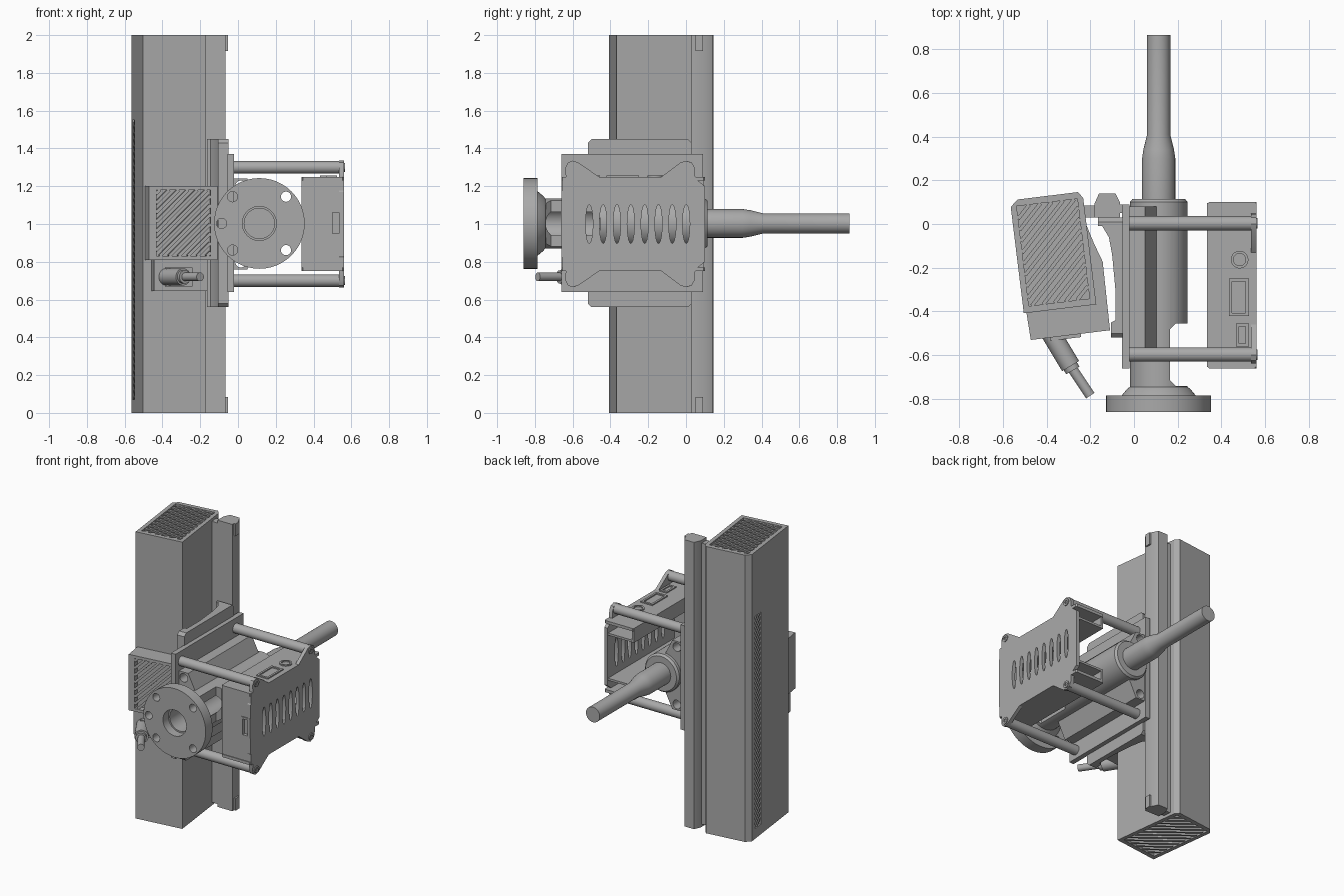
import bpy, bmesh, math
from mathutils import Matrix, Vector

cube = bpy.data.objects.get("Cube")
if cube:
    bpy.data.objects.remove(cube)

grey = bpy.data.materials.new("plain_grey")
grey.use_nodes = True
COLOR = (0.4, 0.4, 0.4, 1)
grey.diffuse_color = COLOR
grey.node_tree.nodes["Principled BSDF"].inputs["Base Color"].default_value = COLOR
parts = []


def finish(name, bm, matrix=None):
    bmesh.ops.recalc_face_normals(bm, faces=bm.faces)
    if matrix:
        bm.transform(matrix)
    me = bpy.data.meshes.new(name)
    bm.to_mesh(me)
    bm.free()
    me.materials.append(grey)
    ob = bpy.data.objects.new(name, me)
    bpy.context.collection.objects.link(ob)
    parts.append(ob)
    return ob


def prism(name, polys, axis, a, b, matrix=None):
    """Extrude outlines along an axis; z uses (x,y), y uses (x,z), x uses (y,z)."""
    place = {"z": lambda p, t: (p[0], p[1], t), "y": lambda p, t: (p[0], t, p[1]),
             "x": lambda p, t: (t, p[0], p[1])}[axis]
    bm = bmesh.new()
    for poly in polys:
        face = bm.faces.new([bm.verts.new(place(p, a)) for p in poly])
        top = bmesh.ops.extrude_face_region(bm, geom=[face])["geom"]
        step = Vector(place((0, 0), b - a))
        bmesh.ops.translate(bm, vec=step, verts=[v for v in top if isinstance(v, bmesh.types.BMVert)])
    return finish(name, bm, matrix)


def rect(x0, x1, y0, y1, c=0.0):
    if not c:
        return [(x0, y0), (x1, y0), (x1, y1), (x0, y1)]
    return [(x0 + c, y0), (x1 - c, y0), (x1, y0 + c), (x1, y1 - c),
            (x1 - c, y1), (x0 + c, y1), (x0, y1 - c), (x0, y0 + c)]


def oval(cx, cy, rx, ry, n=24):
    return [(cx + rx * math.cos(i * math.tau / n), cy + ry * math.sin(i * math.tau / n)) for i in range(n)]


def box(name, x, y, z, matrix=None):
    return prism(name, [rect(*x, *y)], "z", *z, matrix)


def lathe(name, profile, matrix, closed=False):
    """Spin (radius, height) points around z."""
    bm = bmesh.new()
    vs = [bm.verts.new((r, 0, h)) for r, h in profile]
    pairs = list(zip(vs, vs[1:])) + ([(vs[-1], vs[0])] if closed else [])
    edges = [bm.edges.new(p) for p in pairs]
    bmesh.ops.spin(bm, geom=vs + edges, cent=(0, 0, 0), axis=(0, 0, 1), angle=math.tau, steps=48)
    bmesh.ops.remove_doubles(bm, verts=bm.verts, dist=0.0001)
    return finish(name, bm, matrix)


def rod(name, start, end, r0, r1=None):
    start, end = Vector(start), Vector(end)
    d = end - start
    m = Matrix.Translation(start) @ d.to_track_quat("Z", "Y").to_matrix().to_4x4()
    return lathe(name, [(0, 0), (r0, 0), (r1 or r0, d.length), (0, d.length)], m)


def cut(ob, *cutters):
    for c in cutters:
        mod = ob.modifiers.new("cut", "BOOLEAN")
        mod.operation, mod.solver, mod.object = "DIFFERENCE", "EXACT", c
    me = bpy.data.meshes.new_from_object(ob.evaluated_get(bpy.context.evaluated_depsgraph_get()))
    ob.modifiers.clear()
    ob.data = me
    for c in cutters:
        parts.remove(c)
        bpy.data.objects.remove(c)


def grille(name, w, h, pitch, width, depth, matrix):
    """Diagonal bars clipped to a w by h opening."""
    bm = bmesh.new()
    n = int((w + h) / 2 / pitch)
    for i in range(-n, n + 1):
        c = i * pitch
        u0, u1 = max(-w / 2, -h / 2 - c), min(w / 2, h / 2 - c)
        if u1 - u0 > 0.01:
            mid = (u0 + u1) / 2
            m = (Matrix.Translation((mid, mid + c, -depth / 2 - 0.004)) @ Matrix.Rotation(math.pi / 4, 4, "Z")
                 @ Matrix.Diagonal(((u1 - u0) * math.sqrt(2), width, depth, 1)))
            bmesh.ops.create_cube(bm, size=1, matrix=m)
    return finish(name, bm, matrix)


# Tall column, turned slightly, with grilles at both ends and along one side
TURN = Matrix.Translation((-0.37, -0.13, 0)) @ Matrix.Rotation(math.radians(7), 4, "Z")
W, D = 0.167, 0.26
outline = [(-W, -D), (W, -D), (W, D - 0.03), (W - 0.02, D), (-W + 0.035, D), (-W, D - 0.03)]
column = prism("column", [outline], "z", 0, 2, TURN)
cut(column, *[box("cutter", (-0.14, 0.14), (-0.23, 0.23), z, TURN) for z in ((-0.1, 0.04), (1.96, 2.1))],
    box("cutter", (-0.2, -W + 0.015), (0.11, 0.19), (0.07, 1.55), TURN))
grille("top_grille", 0.28, 0.46, 0.052, 0.017, 0.036, TURN @ Matrix.Translation((0, 0, 2)))
grille("bottom_grille", 0.28, 0.46, 0.052, 0.017, 0.036, TURN @ Matrix.Rotation(math.pi, 4, "X"))
SIDE = Matrix.Rotation(-math.pi / 2, 4, "Z") @ Matrix.Rotation(math.pi / 2, 4, "X")
grille("side_grille", 0.08, 1.48, 0.035, 0.013, 0.011, TURN @ Matrix.Translation((-W, 0.15, 0.81)) @ SIDE)

# Front housing on the column, with its own grille
housing = prism("front_housing", [[(-0.155, -0.25), (-0.15, -0.385), (0.215, -0.385), (0.22, -0.07),
                                   (0.19, 0.02), (0.16, 0.13), (0.1, -0.25)]], "z", 0.81, 1.2, TURN)
cut(housing, box("cutter", (-0.11, 0.18), (-0.5, -0.345), (0.83, 1.18), TURN))
grille("front_grille", 0.29, 0.35, 0.05, 0.017, 0.036,
       TURN @ Matrix.Translation((0.035, -0.385, 1.005)) @ Matrix.Rotation(math.pi / 2, 4, "X"))
box("lower_housing", (-0.12, 0.165), (-0.375, -0.25), (0.645, 0.81), TURN)

# Cable plug under the front grille
box("plug_base", (-0.06, 0.08), (-0.4, -0.37), (0.67, 0.77), TURN)
rod("plug_body", (-0.38, -0.5, 0.72), (-0.29, -0.65, 0.72), 0.045)
rod("plug_collar", (-0.3, -0.635, 0.72), (-0.28, -0.67, 0.72), 0.035)
rod("cable_end", (-0.29, -0.65, 0.72), (-0.2, -0.785, 0.72), 0.023)

# Vertical rail with end caps, and its link to the column
prism("rail", [[(-0.18, 0.03), (-0.065, 0.03), (-0.065, 0.1), (-0.085, 0.14), (-0.16, 0.14), (-0.18, 0.095)]], "z", 0, 2)
box("rail_link", (-0.24, -0.17), (0.03, 0.085), (0.02, 1.98))
for z in ((0, 0.085), (1.915, 2)):
    box("rail_cap", (-0.066, -0.053), (0.05, 0.09), z)

# Sliding carriage and mounting plate
carriage = prism("carriage", [rect(-0.52, 0.03, 0.56, 1.45, 0.02)], "x", -0.165, -0.05)
cut(carriage, prism("cutter", [[(-0.3, 0), (-0.145, -0.01), (-0.115, -0.06), (-0.1, -0.14), (-0.085, -0.3),
                                (-0.085, -0.44), (-0.105, -0.45), (-0.105, -0.6), (-0.3, -0.6)]], "z", 0.4, 1.6))
prism("mounting_plate", [rect(-0.66, 0.09, 0.64, 1.37)], "x", -0.055, -0.02)

# Saddle holding the tube, with two through holes
saddle = prism("saddle", [[(-0.03, 0.76), (0.05, 0.76), (0.11, 0.88), (0.11, 1.12), (0.05, 1.24), (-0.03, 1.24)]],
               "y", -0.62, 0.08)
cut(saddle, prism("cutter", [oval(0.11, 1, 0.125, 0.125, 48)], "y", -0.8, 0.2),
    prism("cutter", [oval(0.015, z, 0.03, 0.03) for z in (0.8, 1.2)], "y", -0.8, 0.2))

# Flanged tube with a side opening, lying along y
AXIS = Matrix.Translation((0.113, 0, 1.003)) @ Matrix.Rotation(-math.pi / 2, 4, "X")
tube = lathe("flanged_tube", [(0, 0.115), (0.12, 0.115), (0.132, 0.1), (0.132, -0.745), (0.145, -0.755),
                              (0.17, -0.785), (0.24, -0.785), (0.24, -0.86), (0.09, -0.86), (0.09, -0.8),
                              (0.08, -0.8), (0.08, 0.05), (0, 0.05)], AXIS)
bolts = [(0.113 + 0.2 * math.cos(math.radians(a)), 1.003 + 0.2 * math.sin(math.radians(a)))
         for a in (45, 135, 180, 225, 315)]
cut(tube, prism("cutter", [rect(0.165, 0.4, -0.74, -0.455, 0.025)], "z", 0.8, 1.2),
    prism("cutter", [oval(x, z, 0.027, 0.027) for x, z in bolts], "y", -0.9, -0.77))
lathe("probe", [(0, 0.1), (0.076, 0.1), (0.076, 0.3), (0.07, 0.34), (0.053, 0.41), (0.053, 0.865), (0, 0.865)], AXIS)

# Four spacer rods with screw heads
for y in (-0.597, 0.003):
    for z in (0.7, 1.3):
        rod("spacer_rod", (-0.03, y, z), (0.55, y, z), 0.033)
        head = rod("screw_head", (0.55, y, z), (0.566, y, z), 0.024)
        cut(head, prism("cutter", [oval(y, z, 0.012, 0.012, 6)], "x", 0.558, 0.6))

# Slotted cover plate with ears at the rods
half = [(-0.66, 1.17), (-0.635, 1.21), (-0.638, 1.3), (-0.625, 1.325), (-0.6, 1.335), (-0.57, 1.325), (-0.46, 1.25),
        (-0.13, 1.25), (-0.03, 1.325), (0, 1.335), (0.03, 1.325), (0.045, 1.3), (0.05, 1.24), (0.1, 1.2)]
cover = prism("cover_plate", [half + [(y, 2 - z) for y, z in reversed(half)]], "x", 0.535, 0.56)
cut(cover, prism("cutter", [oval(-0.512 + i * 0.0733, 1, 0.019, 0.103, 20) for i in range(8)], "x", 0.5, 0.6))

# Cover walls: top and bottom channels, and a front wall with a port
for s in (1, -1):
    lo, hi = sorted((1 + s * 0.23, 1 + s * 0.25))
    prism("cover_wall", [rect(-0.66, 0.1, 0.335, 0.56, 0.008)], "z", lo, hi,
          Matrix(((0, 1, 0, 0), (1, 0, 0, 0), (0, 0, 1, 0), (0, 0, 0, 1))))
    lo, hi = sorted((1 + s * 0.16, 1 + s * 0.25))
    box("cover_lip", (0.335, 0.35), (-0.655, 0.095), (lo, hi))
    lo, hi = sorted((1 + s * 0.15, 1 + s * 0.165))
    box("cover_shelf", (0.335, 0.54), (-0.655, 0.095), (lo, hi))
front = box("cover_front", (0.335, 0.56), (-0.655, -0.635), (0.75, 1.25))
cut(front, box("cutter", (0.5, 0.545), (-0.7, -0.64), (0.95, 1.06)))
port = box("port_frame", (0.488, 0.557), (-0.662, -0.65), (0.937, 1.073))
cut(port, box("cutter", (0.5, 0.545), (-0.7, -0.6), (0.95, 1.06)))

# Button and switches on top of the cover
for x0, x1, y0, y1 in ((0.435, 0.525, -0.42, -0.25), (0.467, 0.525, -0.56, -0.455)):
    frame = box("switch_frame", (x0, x1), (y0, y1), (1.248, 1.258))
    cut(frame, box("cutter", (x0 + 0.014, x1 - 0.014), (y0 + 0.014, y1 - 0.014), (1.2, 1.3)))
ring = rod("button_ring", (0.483, -0.163, 1.248), (0.483, -0.163, 1.258), 0.04)
cut(ring, prism("cutter", [oval(0.483, -0.163, 0.028, 0.028)], "z", 1.2, 1.3))

# Crisp edges with smooth round surfaces
bpy.ops.object.select_all(action="DESELECT")
for ob in parts:
    ob.select_set(True)
bpy.context.view_layer.objects.active = parts[0]
bpy.ops.object.shade_smooth_by_angle(angle=math.radians(30))
